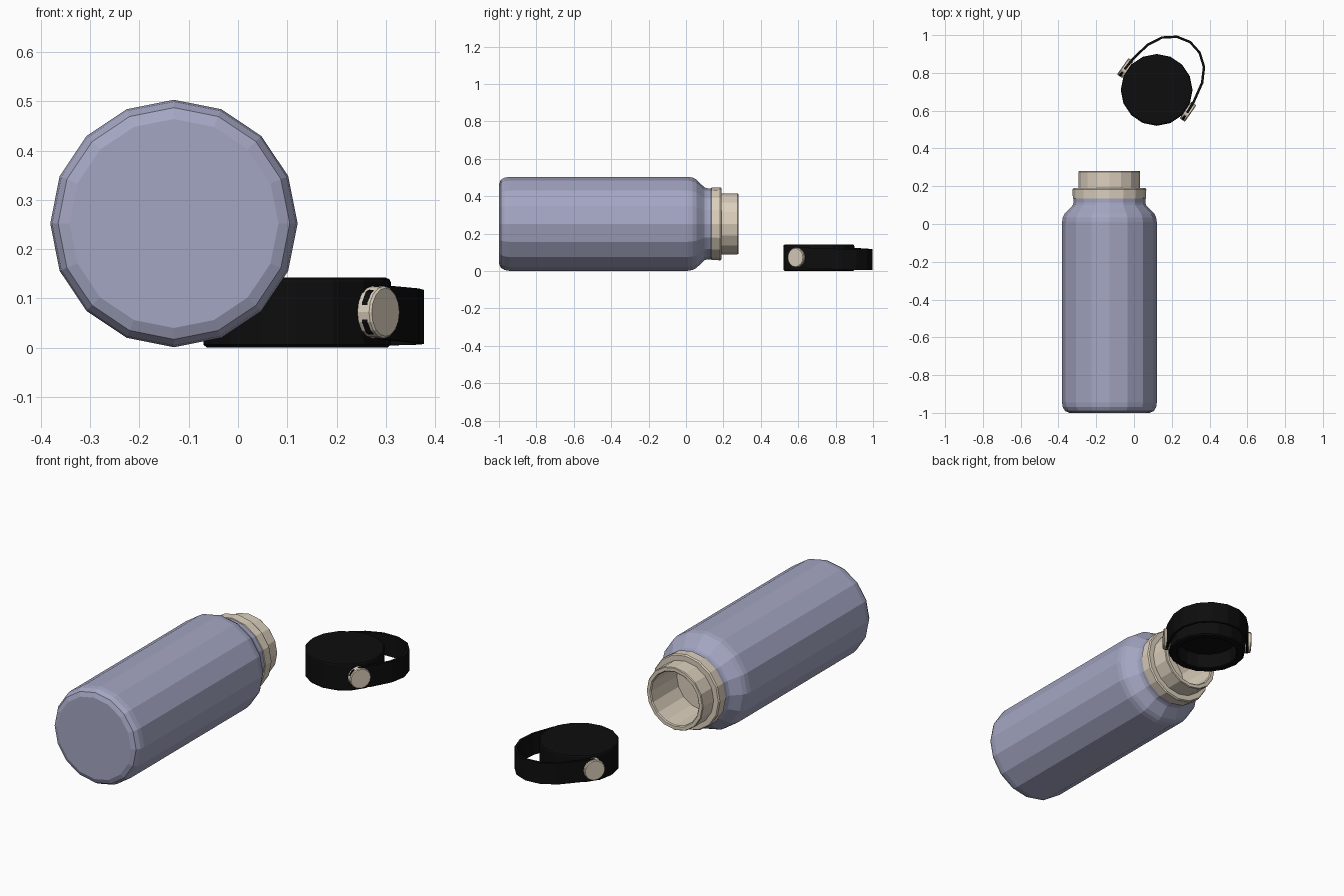
import bpy, bmesh
from math import sin, cos, pi
from mathutils import Matrix, Vector

if "Cube" in bpy.data.objects:
    bpy.data.objects.remove(bpy.data.objects["Cube"])

SIDES = 16


def material(name, rgb):
    m = bpy.data.materials.new(name)
    m.diffuse_color = (*rgb, 1)
    m.use_nodes = True
    m.node_tree.nodes["Principled BSDF"].inputs["Base Color"].default_value = m.diffuse_color
    return m


BLUE = material("blue_grey", (0.37, 0.38, 0.54))
BEIGE = material("beige", (0.72, 0.63, 0.51))
BLACK = material("black", (0.004, 0.004, 0.004))


def finish(name, bm, mat, matrix=Matrix()):
    bmesh.ops.recalc_face_normals(bm, faces=bm.faces)
    me = bpy.data.meshes.new(name)
    bm.to_mesh(me)
    bm.free()
    me.materials.append(mat)
    ob = bpy.data.objects.new(name, me)
    ob.matrix_world = matrix
    bpy.context.collection.objects.link(ob)
    return ob


def lathe(name, profile, mat, matrix, sides=SIDES):
    """Spin (radius, height) points about z; both ends are closed with discs."""
    bm = bmesh.new()
    rings = [[bm.verts.new((r * cos(2 * pi * i / sides), r * sin(2 * pi * i / sides), h))
              for i in range(sides)] for r, h in profile]
    for a, b in zip(rings, rings[1:]):
        for i in range(sides):
            j = (i + 1) % sides
            bm.faces.new((a[i], a[j], b[j], b[i]))
    bm.faces.new(rings[0])
    bm.faces.new(rings[-1])
    return finish(name, bm, mat, matrix)


# Bottle lying on its side, axis along +y
lying = Matrix.Translation((-0.13, 0, 0.252)) @ Matrix.Rotation(-pi / 2, 4, 'X')
lathe("bottle_body", [(0.212, -1), (0.235, -0.99), (0.247, -0.97), (0.251, -0.945),
                      (0.251, 0.01), (0.247, 0.035), (0.237, 0.055), (0.205, 0.088),
                      (0.194, 0.1), (0.19, 0.115), (0.19, 0.137), (0.15, 0.137), (0.14, 0.05)],
      BLUE, lying)

# Collar, threaded neck and its open mouth
lathe("bottle_neck", [(0.16, 0.05), (0.18, 0.13), (0.194, 0.136), (0.195, 0.183), (0.19, 0.19),
                      (0.163, 0.19), (0.163, 0.276), (0.16, 0.28), (0.143, 0.28),
                      (0.138, 0.275), (0.138, 0.065)], BEIGE, lying)

# Hollow cap standing next to the bottle
lathe("cap", [(0.15, 0.08), (0.15, 0.004), (0.155, 0), (0.183, 0), (0.19, 0.006),
              (0.19, 0.133), (0.187, 0.139), (0.18, 0.142)],
      BLACK, Matrix.Translation((0.12, 0.71, 0)))

# Carry strap: half outline (across, outward, half height), mirrored
turned = Matrix.Translation((0.12, 0.71, 0)) @ Matrix.Rotation(-0.61, 4, 'Z')
half = [(0.202, -0.05, 0.02), (0.202, -0.036, 0.042), (0.201, 0, 0.054), (0.197, 0.06, 0.055),
        (0.176, 0.168, 0.055), (0.136, 0.243, 0.055), (0.073, 0.292, 0.055)]
path = half + [(0, 0.309, 0.055)] + [(-x, y, h) for x, y, h in reversed(half)]
bm = bmesh.new()
pairs = []
for x, y, h in path:
    mid = 0.072 - 0.04 * max(y, 0)
    pairs.append([bm.verts.new((x, y, mid + s * h)) for s in (-1, 1)])
for a, b in zip(pairs, pairs[1:]):
    bm.faces.new((a[0], b[0], b[1], a[1]))
strap = finish("carry_strap", bm, BLACK, turned)
mod = strap.modifiers.new("thickness", 'SOLIDIFY')
mod.thickness = 0.013
mod.offset = 0

# Pivot buttons on both sides of the cap
for side, name in ((1, "right_button"), (-1, "left_button")):
    place = turned @ Matrix.Translation((0, 0, 0.072)) @ Matrix.Rotation(side * pi / 2, 4, 'Y')
    lathe(name, [(0.053, 0.186), (0.053, 0.215), (0.049, 0.219)], BEIGE, place)
